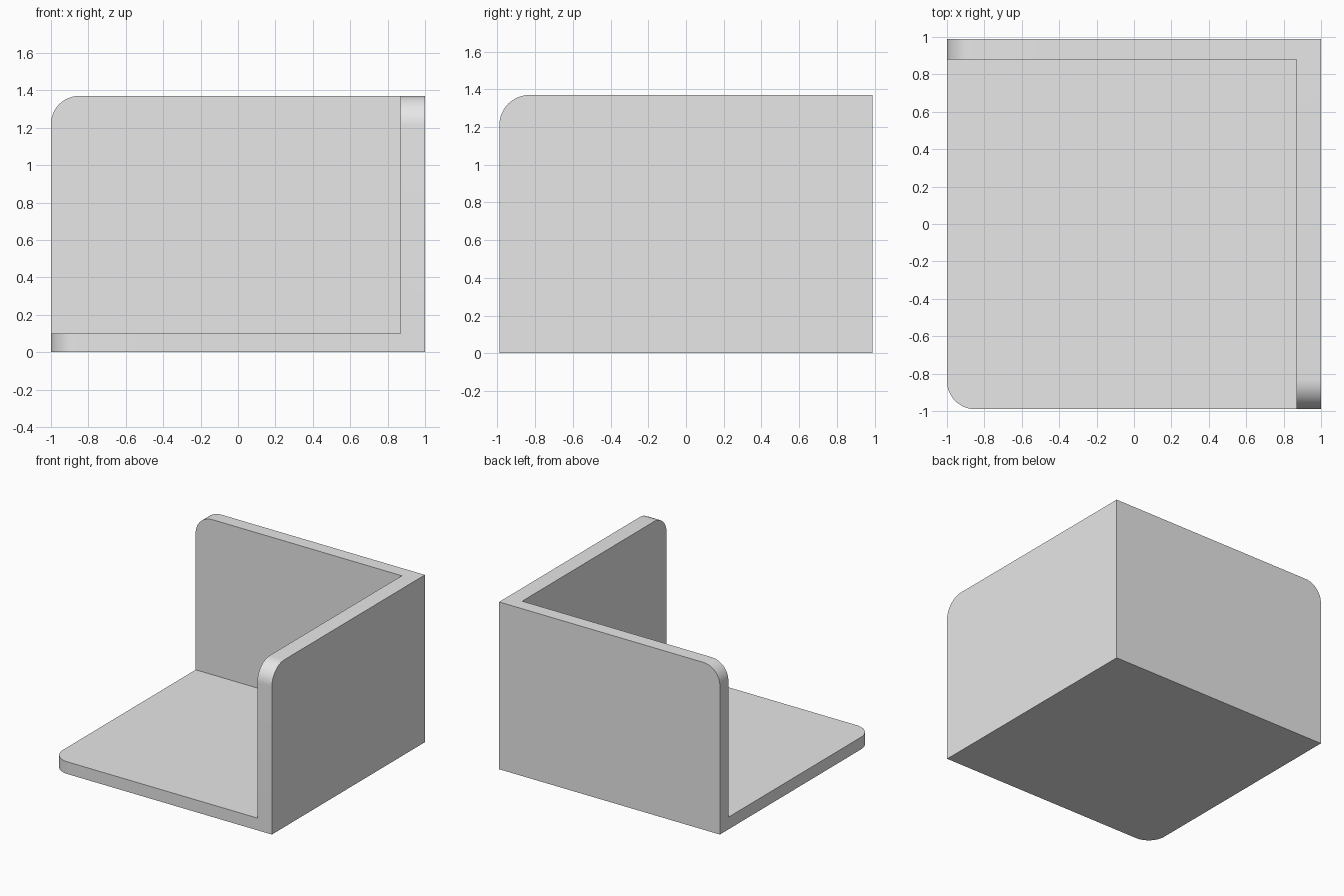
import bpy
import bmesh
from mathutils import Matrix, Vector

default_cube = bpy.data.objects.get("Cube")
if default_cube:
    bpy.data.objects.remove(default_cube, do_unlink=True)

# Overall size and plate thicknesses
HX, HY, TOP = 1.0, 0.99, 1.37
WALL_X, WALL_Y, FLOOR = 0.868, 0.88, 0.10


def box(name, low, high):
    low, high = Vector(low), Vector(high)
    bm = bmesh.new()
    bmesh.ops.create_cube(bm, size=1)
    size = Matrix.Diagonal((high - low).to_4d())
    bm.transform(Matrix.Translation((low + high) / 2) @ size)
    mesh = bpy.data.meshes.new(name)
    bm.to_mesh(mesh)
    bm.free()
    obj = bpy.data.objects.new(name, mesh)
    bpy.context.collection.objects.link(obj)
    return obj


# Block with one open corner, leaving a floor and two walls
bracket = box("corner_bracket", (-HX, -HY, 0), (HX, HY, TOP))
cutter = box("cutter", (-2, -2, FLOOR), (WALL_X, WALL_Y, 2))
cutter.hide_render = True
cut = bracket.modifiers.new("open_corner", 'BOOLEAN')
cut.object = cutter
cut.operation = 'DIFFERENCE'
cut.solver = 'EXACT'
bpy.context.view_layer.objects.active = bracket
bpy.ops.object.modifier_apply(modifier=cut.name)
bpy.data.objects.remove(cutter, do_unlink=True)


# Round the free corner of each plate
def round_edge(bm, start, end, radius):
    ends = (Vector(start), Vector(end))
    edges = [e for e in bm.edges
             if all(min((v.co - p).length for p in ends) < 0.001 for v in e.verts)]
    bmesh.ops.bevel(bm, geom=edges, offset=radius, offset_type='OFFSET',
                    segments=12, profile=0.5, affect='EDGES')


bm = bmesh.new()
bm.from_mesh(bracket.data)
round_edge(bm, (-HX, -HY, 0), (-HX, -HY, FLOOR), 0.15)
round_edge(bm, (-HX, WALL_Y, TOP), (-HX, HY, TOP), 0.15)
round_edge(bm, (WALL_X, -HY, TOP), (HX, -HY, TOP), 0.16)
bm.to_mesh(bracket.data)
bm.free()

# Plain grey finish
grey = bpy.data.materials.new("light_grey")
grey.use_nodes = True
grey.diffuse_color = (0.8, 0.8, 0.8, 1)
shader = next(n for n in grey.node_tree.nodes if n.type == 'BSDF_PRINCIPLED')
shader.inputs["Base Color"].default_value = grey.diffuse_color
bracket.data.materials.clear()
bracket.data.materials.append(grey)

# Smooth rounded corners with sharp plate edges
bpy.ops.object.select_all(action='DESELECT')
bracket.select_set(True)
bpy.context.view_layer.objects.active = bracket
bpy.ops.object.shade_smooth_by_angle()
